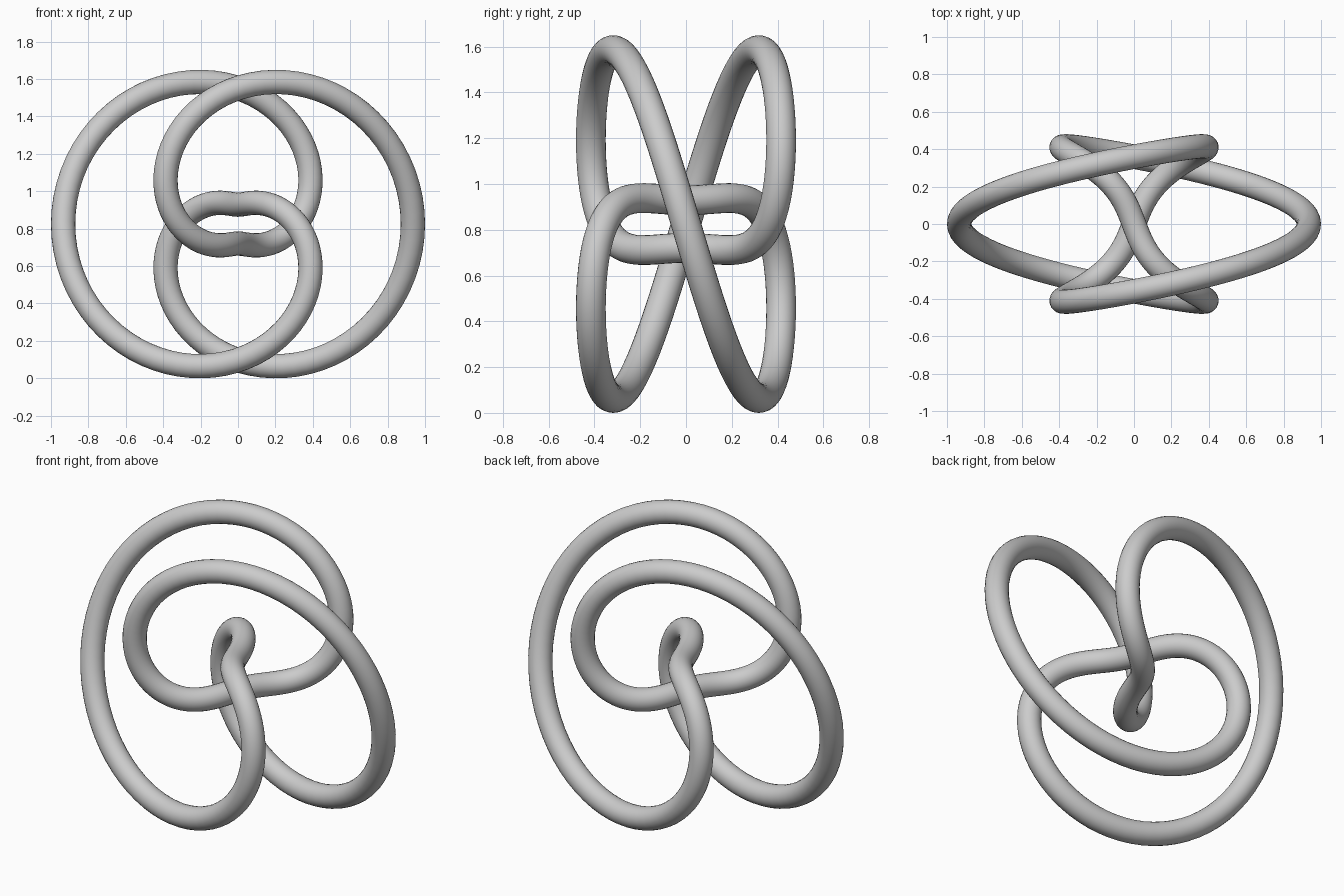
import bpy
from math import sin, cos, pi

if "Cube" in bpy.data.objects:
    bpy.data.objects.remove(bpy.data.objects["Cube"])

TUBE = 0.065          # tube radius
R, r = 0.5195, 0.4155 # ring and cross-section radius of the guiding torus
N = 256

# centre line: three turns around the ring, two around its section
pts = []
for i in range(N):
    t = 2 * pi * i / N
    d = R + r * cos(2 * t)
    pts.append((d * cos(3 * t), -r * sin(2 * t), d * sin(3 * t)))
lift = TUBE - min(p[2] for p in pts)

# closed round tube along the centre line
curve = bpy.data.curves.new("knot_tube", 'CURVE')
curve.dimensions = '3D'
curve.bevel_depth = TUBE
curve.bevel_resolution = 10
spline = curve.splines.new('POLY')
spline.points.add(N - 1)
for sp, (x, y, z) in zip(spline.points, pts):
    sp.co = (x, y, z + lift, 1)
spline.use_cyclic_u = True
spline.use_smooth = True

knot = bpy.data.objects.new("knot_tube", curve)
bpy.context.collection.objects.link(knot)

# turn into a smooth mesh
bpy.context.view_layer.objects.active = knot
knot.select_set(True)
bpy.ops.object.convert(target='MESH')
bpy.ops.object.shade_smooth()
